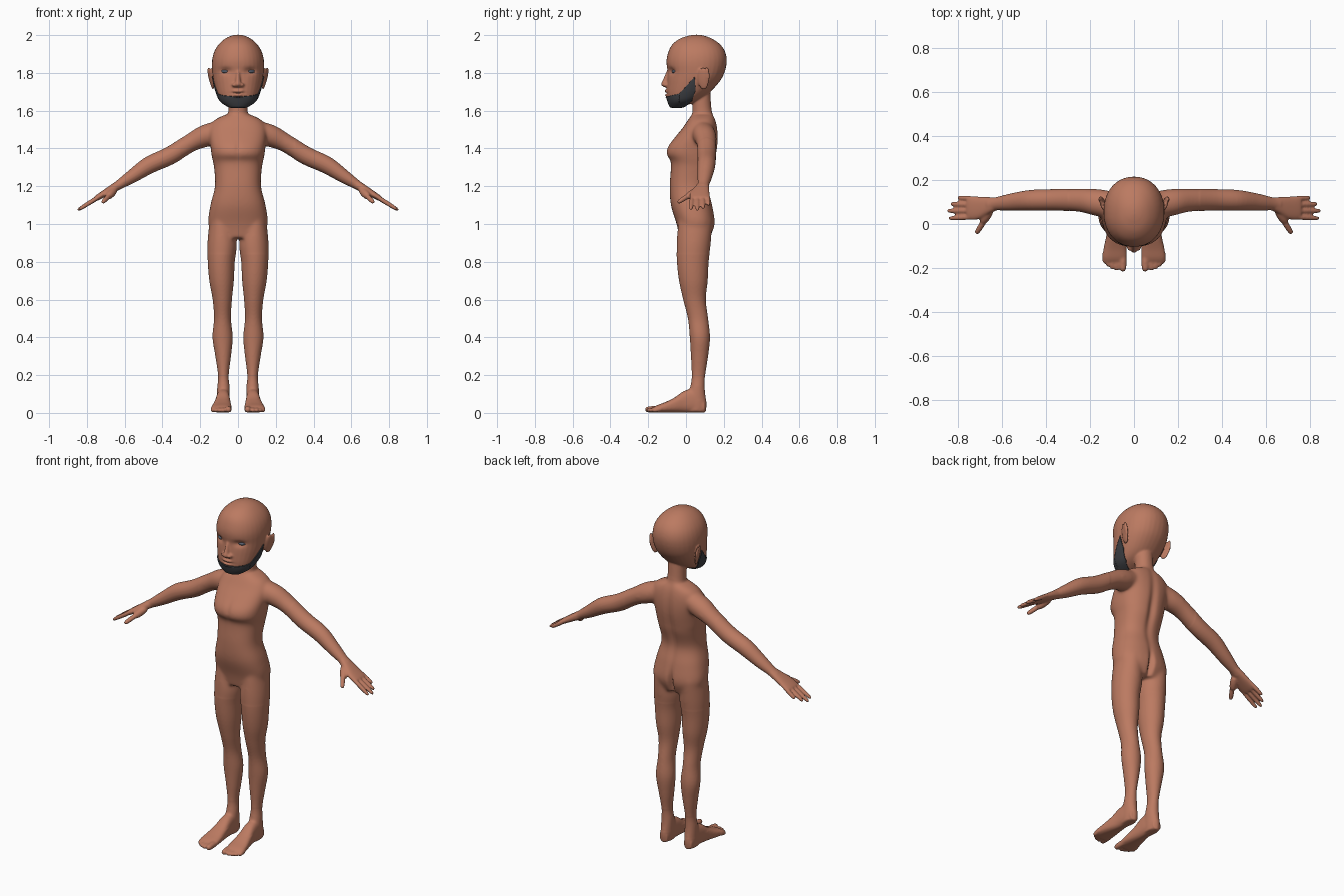
import bpy, bmesh, math
from mathutils import Vector, Matrix


def material(name, rgb):
    m = bpy.data.materials.new(name)
    m.diffuse_color = (*rgb, 1)
    return m


skin = material("warm brown skin", (0.50, 0.195, 0.12))
hair = material("dark grey beard", (0.05, 0.053, 0.06))
iris = material("slate eyes", (0.10, 0.12, 0.16))

bm = bmesh.new()


def catmull(rows, sub):
    out = []
    for i in range(len(rows) - 1):
        p0, p1, p2, p3 = (rows[max(0, min(len(rows) - 1, i + k))] for k in (-1, 0, 1, 2))
        for j in range(sub):
            t = j / sub
            out.append([b + 0.5 * t * (c - a + t * (2*a - 5*b + 4*c - d + t * (3*(b - c) + d - a)))
                        for a, b, c, d in zip(p0, p1, p2, p3)])
    return out + [list(rows[-1])]


def loft(rows, u, v, s=1, power=2.0, sub=5, n=32):
    """Closed tube through rows of (x, y, z, half size along u, half size along v)."""
    u, v = Vector(u), Vector(v)
    rings = []
    for x, y, z, a, b in catmull(rows, sub):
        ring = []
        for k in range(n):
            t = 2 * math.pi * k / n
            c, d = math.cos(t), math.sin(t)
            p = Vector((x, y, z)) + u * (a * math.copysign(abs(c) ** (2 / power), c)) \
                + v * (b * math.copysign(abs(d) ** (2 / power), d))
            ring.append(bm.verts.new((p.x * s, p.y, p.z)))
        rings.append(ring)
    for r0, r1 in zip(rings, rings[1:]):
        for k in range(n):
            bm.faces.new((r0[k], r0[(k + 1) % n], r1[(k + 1) % n], r1[k]))
    bm.faces.new(rings[0])
    bm.faces.new(rings[-1])


def upright(rows, **kw):
    """Rows of (z, x low, x high, y front, y back)."""
    loft([((a + b) / 2, (f + k) / 2, z, 0, 0)[:2] + (z, (b - a) / 2, (k - f) / 2)
          for z, a, b, f, k in rows], (1, 0, 0), (0, 1, 0), **kw)


def digit(p, q, r, s):
    p, q = Vector(p), Vector(q)
    d = (q - p).normalized()
    u = d.cross(Vector((0, 0, 1))).normalized()
    rows = [(*p.lerp(q, t), r * k, r * k) for t, k in
            ((0, 0.9), (0.4, 1.05), (0.8, 0.95), (0.94, 0.75), (1, 0.4))]
    loft(rows, u, d.cross(u), s, n=14, sub=3)


def blob(c, r, rot=(0, 0)):
    m = Matrix.Translation(c) @ Matrix.Rotation(rot[1], 4, 'Z') @ Matrix.Rotation(rot[0], 4, 'Y') \
        @ Matrix.Diagonal((*r, 1))
    bmesh.ops.create_uvsphere(bm, u_segments=24, v_segments=16, radius=1, matrix=m)


# Torso and neck: z, half width, front, back
upright([(z, -w, w, f, k) for z, w, f, k in (
    (0.925, 0.12, -0.035, 0.125), (1.0, 0.157, -0.05, 0.153), (1.1, 0.146, -0.08, 0.14),
    (1.2, 0.122, -0.086, 0.12), (1.3, 0.127, -0.08, 0.148), (1.335, 0.134, -0.083, 0.155),
    (1.37, 0.141, -0.104, 0.162), (1.41, 0.146, -0.096, 0.168), (1.46, 0.152, -0.058, 0.17),
    (1.51, 0.15, -0.017, 0.166), (1.55, 0.125, 0.01, 0.157), (1.578, 0.07, 0.03, 0.145))], power=2.4)
upright([(1.52, -0.07, 0.07, 0.01, 0.155), (1.57, -0.056, 0.056, 0.03, 0.147),
         (1.62, -0.05, 0.05, 0.034, 0.135), (1.75, -0.052, 0.052, 0.03, 0.125)])

# Head
upright([(z, -w, w, f, k) for z, w, f, k in (
    (1.62, 0.045, -0.082, -0.02), (1.65, 0.09, -0.094, 0.055), (1.69, 0.111, -0.103, 0.118),
    (1.75, 0.128, -0.101, 0.175), (1.8, 0.136, -0.097, 0.203), (1.86, 0.138, -0.104, 0.216),
    (1.91, 0.127, -0.094, 0.208), (1.95, 0.103, -0.073, 0.182), (1.98, 0.07, -0.035, 0.14),
    (1.996, 0.038, 0.01, 0.1), (2.002, 0.01, 0.04, 0.07))], power=2.15)
# Nose and lips
upright([(1.725, -0.016, 0.016, -0.118, -0.07), (1.738, -0.02, 0.02, -0.132, -0.07),
         (1.765, -0.014, 0.014, -0.122, -0.07), (1.81, -0.011, 0.011, -0.103, -0.06)])
blob((0, -0.1, 1.703), (0.032, 0.015, 0.008))
blob((0, -0.098, 1.683), (0.028, 0.015, 0.008))

for s in (1, -1):
    blob((s * 0.02, -0.106, 1.736), (0.013, 0.016, 0.011))
    # Ears: disc with raised rim
    blob((s * 0.141, 0.092, 1.77), (0.009, 0.032, 0.06), (s * 0.17, s * -0.25))
    blob((s * 0.15, 0.112, 1.787), (0.009, 0.014, 0.045), (s * 0.17, s * -0.25))
    # Legs: z, inner, outer, front, back
    upright([(1.02, 0.03, 0.15, -0.04, 0.14), (0.9, 0.006, 0.162, -0.05, 0.132),
             (0.8, 0.017, 0.16, -0.048, 0.12), (0.7, 0.022, 0.152, -0.037, 0.115),
             (0.6, 0.032, 0.134, -0.015, 0.105), (0.5, 0.037, 0.127, 0.01, 0.117),
             (0.4, 0.028, 0.135, 0.02, 0.127), (0.3, 0.037, 0.12, 0.026, 0.117),
             (0.2, 0.049, 0.106, 0.03, 0.102), (0.13, 0.043, 0.111, 0.02, 0.1),
             (0.05, 0.045, 0.112, 0.0, 0.109), (0.006, 0.05, 0.108, 0.0, 0.105)], s=s)
    # Feet: y, inner, outer, top
    loft([((a + b) / 2, y, h / 2 + 0.002, (b - a) / 2, h / 2) for y, a, b, h in (
        (0.1, 0.055, 0.105, 0.06), (0.04, 0.045, 0.113, 0.12), (-0.01, 0.042, 0.117, 0.115),
        (-0.06, 0.038, 0.127, 0.08), (-0.11, 0.034, 0.138, 0.055), (-0.15, 0.033, 0.143, 0.04),
        (-0.17, 0.038, 0.138, 0.03))], (1, 0, 0), (0, 0, 1), s, power=2.6)
    for x, y, r in ((0.051, -0.216, 0.017), (0.079, -0.212, 0.0125), (0.099, -0.206, 0.0125),
                    (0.117, -0.193, 0.012), (0.133, -0.178, 0.012)):
        digit((x, -0.13, 0.022), (x, y, r), r, s)
    # Arms
    loft([(0.08, 0.085, 1.5, 0.06, 0.055), (0.17, 0.098, 1.467, 0.062, 0.06),
          (0.25, 0.108, 1.43, 0.053, 0.049), (0.36, 0.11, 1.362, 0.049, 0.048),
          (0.47, 0.108, 1.312, 0.047, 0.046), (0.56, 0.1, 1.253, 0.039, 0.036),
          (0.63, 0.092, 1.208, 0.03, 0.025), (0.66, 0.088, 1.19, 0.033, 0.023)],
         (0, 1, 0), (0.49, 0, 0.872), s)
    # Hands
    loft([(0.625, 0.092, 1.21, 0.029, 0.023), (0.665, 0.083, 1.187, 0.04, 0.021),
          (0.71, 0.073, 1.16, 0.052, 0.018), (0.75, 0.073, 1.136, 0.053, 0.014),
          (0.758, 0.073, 1.131, 0.045, 0.009)], (0, 1, 0), (0.53, 0, 0.848), s, power=2.4)
    for y0, x, y, z in ((0.115, 0.802, 0.12, 1.1), (0.088, 0.835, 0.091, 1.083),
                        (0.06, 0.85, 0.06, 1.072), (0.032, 0.843, 0.026, 1.077)):
        digit((0.725, y0, 1.151), (x, y, z), 0.0115, s)
    digit((0.655, 0.065, 1.18), (0.69, 0.008, 1.143), 0.021, s)
    digit((0.675, 0.025, 1.158), (0.718, -0.044, 1.113), 0.013, s)

bmesh.ops.recalc_face_normals(bm, faces=bm.faces)
mesh = bpy.data.meshes.new("body")
bm.to_mesh(mesh)
bm.free()
body = bpy.data.objects.new("body", mesh)
bpy.context.collection.objects.link(body)
bpy.context.view_layer.objects.active = body
body.select_set(True)

# Fuse all parts into one skin
rem = body.modifiers.new("fuse", 'REMESH')
rem.mode = 'VOXEL'
rem.voxel_size = 0.0052
bpy.ops.object.modifier_apply(modifier=rem.name)
mesh = body.data

bm = bmesh.new()
bm.from_mesh(mesh)


def relax(test, times):
    vs = [v for v in bm.verts if test(v.co)]
    for _ in range(times):
        bmesh.ops.smooth_vert(bm, verts=vs, factor=0.5, use_axis_x=True, use_axis_y=True, use_axis_z=True)


relax(lambda c: True, 3)
relax(lambda c: abs(c.x) < 0.3 and 0.84 < c.z < 1.6, 22)
relax(lambda c: 0.07 < c.z < 0.2, 12)
relax(lambda c: c.z > 1.84, 6)

# Soft dents: centre, radii, push along y (eye sockets, mouth, spine, seat cleft, chest line)
dents = [((s * 0.066, -0.08, 1.81), (0.03, 0.05, 0.017), 0.014) for s in (1, -1)] + [
    ((0, -0.11, 1.693), (0.034, 0.03, 0.005), 0.008),
    ((0, 0.15, 1.32), (0.022, 0.05, 0.2), -0.014),
    ((0, 0.15, 0.98), (0.014, 0.06, 0.07), -0.025),
    ((0, -0.1, 1.4), (0.015, 0.05, 0.05), 0.005)]
for v in bm.verts:
    for c, r, push in dents:
        d = sum(((a - b) / k) ** 2 for a, b, k in zip(v.co, c, r))
        if d < 8:
            v.co.y += push * math.exp(-d)
for f in bm.faces:
    f.smooth = True
bm.to_mesh(mesh)
mesh.materials.clear()
mesh.materials.append(skin)


# Beard: patches cut from the face by side-view outlines (y, z), slightly thickened
def beard_patch(name, outline):
    b = bm.copy()
    bmesh.ops.delete(b, geom=[v for v in b.verts if v.co.z < 1.59 or v.co.z > 1.8], context='VERTS')
    mid = sum((Vector(p) for p in outline), Vector((0, 0))) / len(outline)
    for p, q in zip(outline, outline[1:] + outline[:1]):
        no = Vector((0, q[1] - p[1], p[0] - q[0]))
        if no.y * (mid.x - p[0]) + no.z * (mid.y - p[1]) > 0:
            no.negate()
        bmesh.ops.bisect_plane(b, geom=b.verts[:] + b.edges[:] + b.faces[:],
                               plane_co=(0, *p), plane_no=no, clear_outer=True)
    me = bpy.data.meshes.new(name)
    b.to_mesh(me)
    b.free()
    ob = bpy.data.objects.new(name, me)
    bpy.context.collection.objects.link(ob)
    me.materials.clear()
    me.materials.append(hair)
    mod = ob.modifiers.new("thickness", 'SOLIDIFY')
    mod.thickness = 0.005
    mod.offset = 1


beard_patch("beard_sides", [(0.046, 1.78), (0.05, 1.71), (0.03, 1.655), (-0.035, 1.6), (-0.035, 1.69)])
beard_patch("beard_chin", [(-0.034, 1.69), (-0.034, 1.6), (-0.14, 1.6), (-0.14, 1.667)])
bm.free()

# Eyes
for s, side in ((1, "left"), (-1, "right")):
    bpy.ops.mesh.primitive_uv_sphere_add(segments=24, ring_count=16, radius=1,
                                         location=(s * 0.066, -0.058, 1.808), rotation=(0, 0, s * 0.3))
    eye = bpy.context.object
    eye.name = side + "_eye"
    eye.scale = (0.024, 0.017, 0.011)
    eye.data.materials.append(iris)
    bpy.ops.object.shade_smooth()
